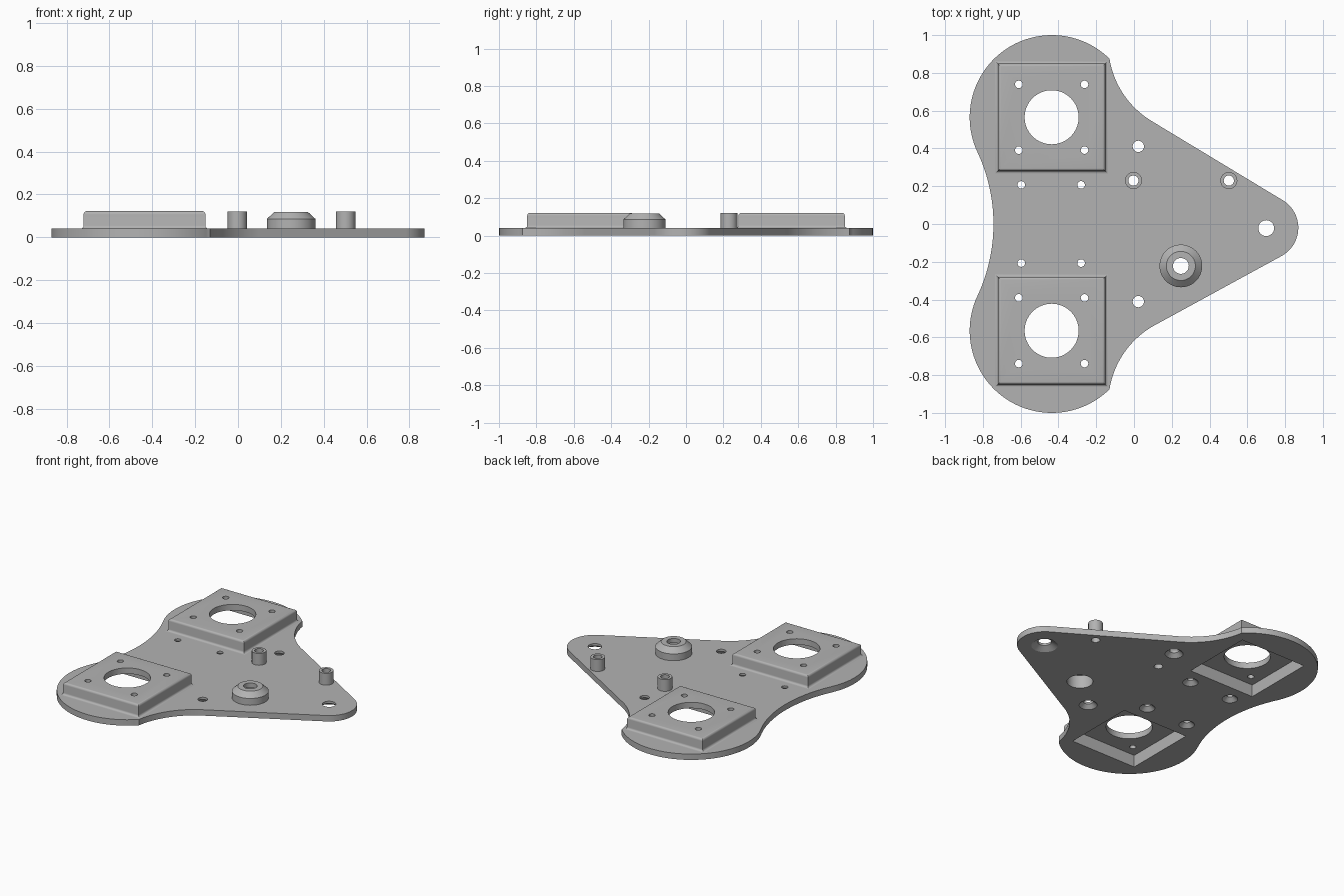
import bpy, bmesh
from math import cos, sin, pi, radians, sqrt, atan2

if "Cube" in bpy.data.objects:
    bpy.data.objects.remove(bpy.data.objects["Cube"])

grey = bpy.data.materials.new("plain_grey")
grey.use_nodes = True
grey.diffuse_color = (0.45, 0.45, 0.45, 1)
grey.node_tree.nodes["Principled BSDF"].inputs["Base Color"].default_value = (0.45, 0.45, 0.45, 1)


def arc(cx, cy, r, a0, a1, n):
    """Points on an arc, angles in degrees."""
    steps = [radians(a0 + (a1 - a0) * i / n) for i in range(n + 1)]
    return [(cx + r * cos(a), cy + r * sin(a)) for a in steps]


def lathe(bm, x, y, profile, sides=48, turn=0.0):
    """Closed solid of revolution from (radius, z) points, bottom to top."""
    rings = []
    for r, z in profile:
        rings.append([bm.verts.new((x + r * cos(turn + 2 * pi * i / sides),
                                    y + r * sin(turn + 2 * pi * i / sides), z))
                      for i in range(sides)])
    for low, high in zip(rings, rings[1:]):
        for i in range(sides):
            j = (i + 1) % sides
            bm.faces.new((low[i], low[j], high[j], high[i]))
    bm.faces.new(rings[0][::-1])
    bm.faces.new(rings[-1])


def square(bm, x, y, profile):
    """Same as lathe, with four sides and half-widths for radii."""
    lathe(bm, x, y, [(h * sqrt(2), z) for h, z in profile], 4, pi / 4)


def finish(name, bm):
    bmesh.ops.recalc_face_normals(bm, faces=bm.faces)
    mesh = bpy.data.meshes.new(name)
    bm.to_mesh(mesh)
    bm.free()
    mesh.materials.append(grey)
    ob = bpy.data.objects.new(name, mesh)
    bpy.context.collection.objects.link(ob)
    return ob


PX, PY, TOP, THICK = -0.436, 0.565, 0.122, 0.04
parts = []

# Plate outline: round tip, flared shoulders, two lobes and a waist
tip = arc(0.70, -0.02, 0.17, -61.2, 58.9, 24)
shoulder = arc(0.338, 0.951, 0.474, 238.9, 189.2, 16)
lobe = arc(-0.435, PY, 0.435, 45.5, 205.1, 48)
waist = arc(-1.641, 0, 0.897, 25.1, -25.1, 24)
flip = lambda pts: [(x, -y) for x, y in reversed(pts)]
outline = tip + shoulder + lobe + waist[1:-1] + flip(lobe) + flip(shoulder)
bm = bmesh.new()
low = [bm.verts.new((x, y, 0)) for x, y in outline]
base = bm.faces.new(low)
ext = bmesh.ops.extrude_face_region(bm, geom=[base])
bmesh.ops.translate(bm, vec=(0, 0, THICK),
                    verts=[g for g in ext["geom"] if isinstance(g, bmesh.types.BMVert)])
parts.append(finish("base_plate", bm))

# Raised square mounts with filleted foot and rounded top edge
foot = arc(0.299, THICK + 0.015, 0.015, 270, 180, 5)
rim = arc(0.269, TOP - 0.015, 0.015, 0, 90, 5)
for name, side in (("left_mount", 1), ("right_mount", -1)):
    bm = bmesh.new()
    square(bm, PX, side * PY, [(0.299, 0.03)] + foot + rim)
    parts.append(finish(name, bm))

# Round standoffs and the tapered boss
for name, x in (("inner_standoff", -0.003), ("outer_standoff", 0.502)):
    bm = bmesh.new()
    lathe(bm, x, 0.23, [(0.045, 0.02), (0.045, 0.12)], 32)
    parts.append(finish(name, bm))
bm = bmesh.new()
lathe(bm, 0.248, -0.222, [(0.113, 0.03), (0.113, 0.086), (0.077, 0.119)], 64)
parts.append(finish("tapered_boss", bm))

# Cutter for the hollow undersides
bm = bmesh.new()
for side in (1, -1):
    square(bm, PX, side * PY, [(0.247, -0.1), (0.247, 0.082)])
lathe(bm, 0.248, -0.222, [(0.08, -0.1), (0.08, 0.09)])
pockets = finish("pocket_cutter", bm)

# Cutter for the through holes, some countersunk from below
bm = bmesh.new()


def hole(x, y, r, sink=0.0):
    start = [(sink, -0.1), (sink, 0.0), (r, 0.025)] if sink else [(r, -0.1)]
    lathe(bm, x, y, start + [(r, 0.3)], 32)


for side in (1, -1):
    lathe(bm, PX, side * PY, [(0.143, -0.1), (0.143, 0.3)], 64)
    for dx in (-0.174, 0.174):
        for dy in (-0.174, 0.174):
            hole(PX + dx, side * PY + dy, 0.02)
    for x in (-0.597, -0.28):
        hole(x, side * 0.207, 0.02, 0.048)
    hole(0.023, side * 0.411, 0.03, 0.056)
hole(0.70, -0.022, 0.042, 0.082)
hole(-0.003, 0.23, 0.027)
hole(0.502, 0.23, 0.027)
hole(0.248, -0.222, 0.042)
holes = finish("hole_cutter", bm)

# Cut every part and shade it
for ob in parts:
    for cutter in (pockets, holes):
        mod = ob.modifiers.new("cut", 'BOOLEAN')
        mod.operation = 'DIFFERENCE'
        mod.solver = 'EXACT'
        mod.object = cutter
    bpy.ops.object.select_all(action='DESELECT')
    ob.select_set(True)
    bpy.context.view_layer.objects.active = ob
    for mod in list(ob.modifiers):
        bpy.ops.object.modifier_apply(modifier=mod.name)
    bpy.ops.object.shade_smooth_by_angle(angle=radians(30))

for cutter in (pockets, holes):
    bpy.data.objects.remove(cutter)
